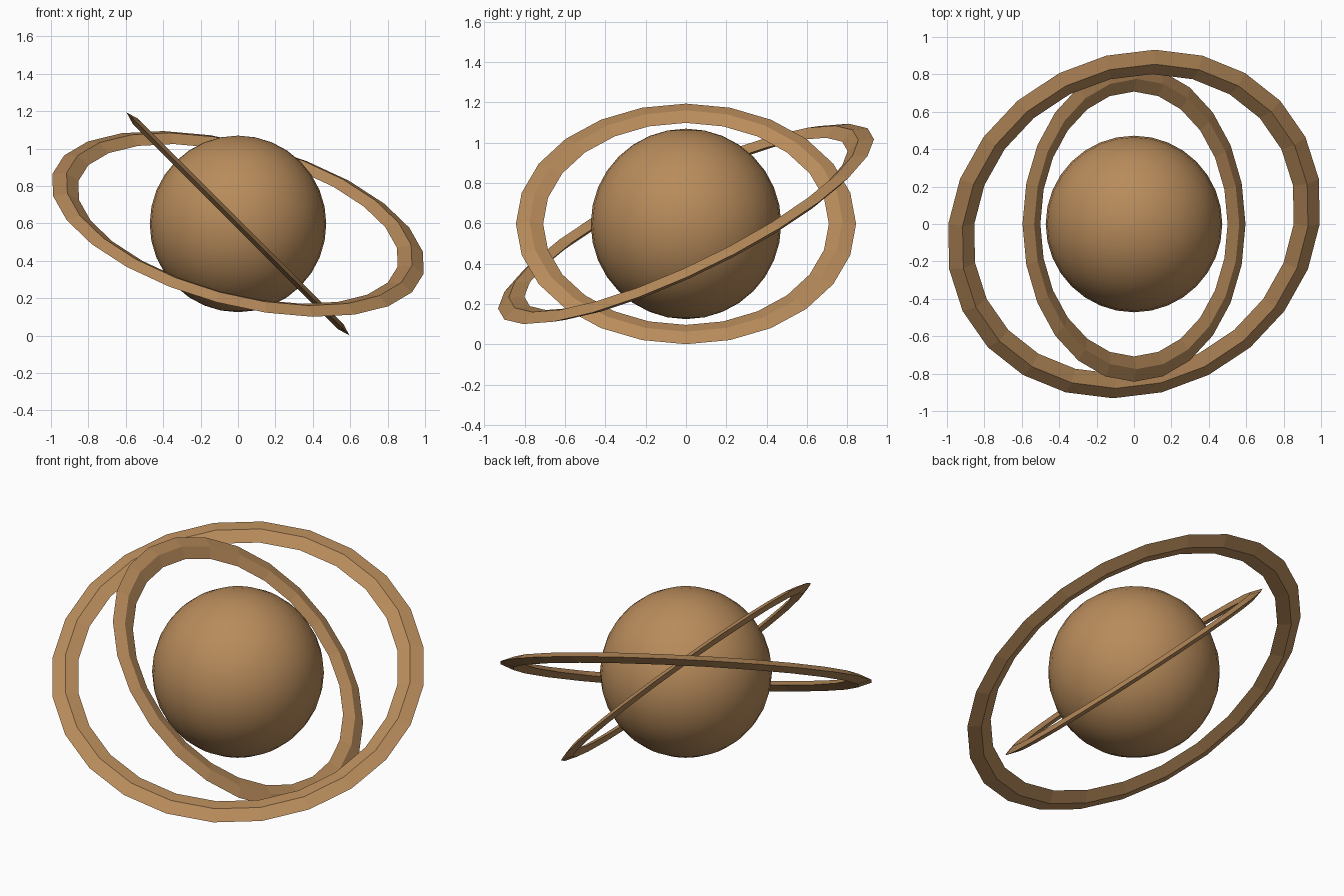
import bpy, bmesh, math
from mathutils import Matrix

if "Cube" in bpy.data.objects:
    bpy.data.objects.remove(bpy.data.objects["Cube"])

CENTRE = (0, 0, 0.597)

tan = bpy.data.materials.new("tan_brown")
tan.diffuse_color = (0.48, 0.26, 0.105, 1)
tan.use_nodes = True
tan.node_tree.nodes["Principled BSDF"].inputs["Base Color"].default_value = tan.diffuse_color


def finish(obj, name):
    obj.name = name
    obj.data.name = name
    obj.data.materials.append(tan)


def ring(name, inner, outer, flatness, tilt, segments=24):
    """Flat ring with a four-sided diamond section, tilted in degrees."""
    mid, half = (inner + outer) / 2, (outer - inner) / 2
    height = half * flatness
    section = [(outer, 0), (mid, height), (inner, 0), (mid, -height)]
    bm = bmesh.new()
    loops = []
    for i in range(segments):
        a = math.tau * i / segments
        loops.append([bm.verts.new((r * math.cos(a), r * math.sin(a), z))
                      for r, z in section])
    for i in range(segments):
        p, q = loops[i], loops[(i + 1) % segments]
        for j in range(4):
            k = (j + 1) % 4
            bm.faces.new((p[j], q[j], q[k], p[k]))
    bmesh.ops.recalc_face_normals(bm, faces=bm.faces)
    mesh = bpy.data.meshes.new(name)
    bm.to_mesh(mesh)
    bm.free()
    obj = bpy.data.objects.new(name, mesh)
    bpy.context.collection.objects.link(obj)
    obj.location = CENTRE
    obj.rotation_euler = [math.radians(t) for t in tilt]
    finish(obj, name)


# Planet ball
bpy.ops.mesh.primitive_uv_sphere_add(segments=32, ring_count=16, radius=0.472,
                                     location=CENTRE)
bpy.ops.object.shade_smooth()
finish(bpy.context.object, "planet")

# Two tilted rings
ring("inner_ring", 0.708, 0.843, 0.3, (0, 45, 0))
ring("outer_ring", 0.884, 1.028, 0.4, (25, 15, 0))
